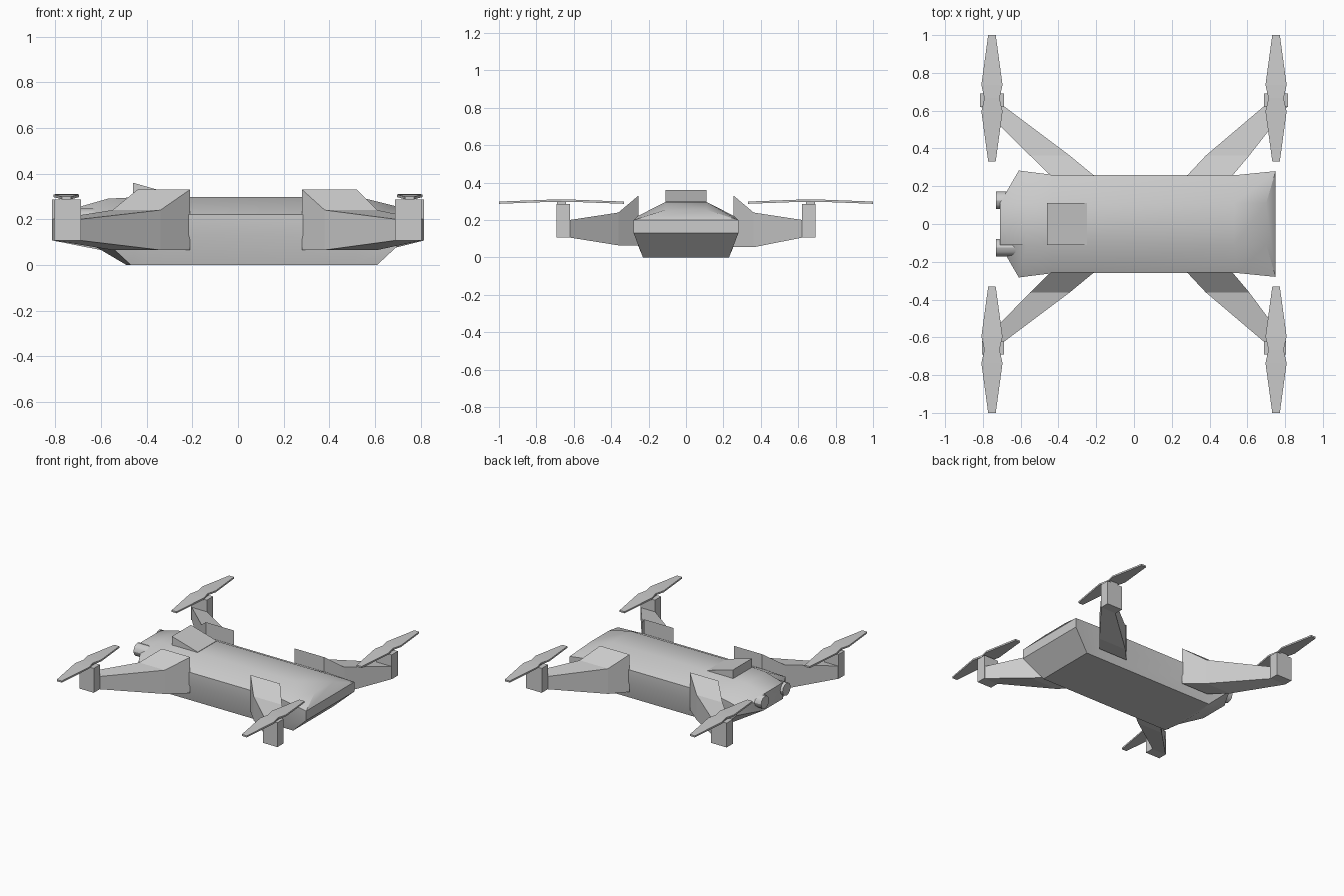
import bpy, bmesh, math

if "Cube" in bpy.data.objects:
    bpy.data.objects.remove(bpy.data.objects["Cube"])


def make(name, verts, faces, smooth=False):
    bm = bmesh.new()
    vs = [bm.verts.new(v) for v in verts]
    for f in faces:
        bm.faces.new([vs[i] for i in f])
    bmesh.ops.recalc_face_normals(bm, faces=bm.faces)
    mesh = bpy.data.meshes.new(name)
    bm.to_mesh(mesh)
    bm.free()
    ob = bpy.data.objects.new(name, mesh)
    bpy.context.collection.objects.link(ob)
    if smooth:
        bpy.context.view_layer.objects.active = ob
        ob.select_set(True)
        bpy.ops.object.shade_smooth_by_angle(angle=math.radians(35))
        ob.select_set(False)
    return ob


def loft(name, rings, cap_strips=False, smooth=False):
    """Bridge equal-sized rings of points and close both ends."""
    n = len(rings[0])
    verts = [p for r in rings for p in r]
    faces = [(k * n + i, k * n + (i + 1) % n, (k + 1) * n + (i + 1) % n, (k + 1) * n + i)
             for k in range(len(rings) - 1) for i in range(n)]
    for base in (0, (len(rings) - 1) * n):
        if cap_strips:  # mirrored ring: join matching left and right points
            faces += [(base + i, base + i + 1, base + n - 2 - i, base + n - 1 - i)
                      for i in range(n // 2 - 1)]
        else:
            faces.append(tuple(base + i for i in range(n)))
    return make(name, verts, faces, smooth)


def box(name, x0, x1, y0, y1, z0, z1):
    return loft(name, [[(x0, y, z0), (x1, y, z0), (x1, y, z1), (x0, y, z1)] for y in (y0, y1)])


# Body: stations along x, each with (x, half width, z) from top to bottom
stations = [
    [(-.71, .11, .25), (-.71, .11, .20), (-.71, .11, .13), (-.49, .11, 0)],
    [(-.57, .11, .29), (-.61, .283, .20), (-.61, .283, .13), (-.47, .23, 0)],
    [(-.43, .11, .297), (-.43, .26, .22), (-.43, .26, .13), (-.40, .23, 0)],
    [(.53, .11, .297), (.55, .26, .22), (.55, .26, .13), (.50, .23, 0)],
    [(.70, .11, .255), (.75, .28, .20), (.75, .28, .13), (.61, .23, 0)],
]
loft("body", [[(x, w, z) for x, w, z in s] + [(x, -w, z) for x, w, z in reversed(s)]
              for s in stations], cap_strips=True, smooth=True)

# Wedge-shaped hump on top of the body
loft("top_hump", [[(-.46, y, .28), (-.46, y, .36), (-.25, y, .30), (-.25, y, .28)]
                  for y in (-.11, .11)])

# Two short nose sensors
for side, sy in (("front", -1), ("back", 1)):
    bpy.ops.mesh.primitive_cylinder_add(vertices=12, radius=.046, depth=.14,
                                        location=(-.66, sy * .125, .20),
                                        rotation=(0, math.pi / 2, 0))
    bpy.context.object.name = side + "_nose_sensor"
    bpy.ops.object.shade_smooth_by_angle()

# Arms, motor pods and rotors at the four corners
roots = {"left": (-1, .21, .44, .34, .55), "right": (1, .28, .52, .38, .61)}
for end, sy in (("front", -1), ("back", 1)):
    for side, (sx, a0, a1, b0, b1) in roots.items():
        name = end + "_" + side
        low = .065 if end == "front" else .055
        outer = .805 if end == "front" else .815
        # (y, inner x, outer x, bottom z, top z)
        sections = [(.255, a0, a1, low, .33), (.362, b0, b1, low, .24),
                    (.625, .69, outer, .107, .20)]
        loft(name + "_arm", [[(sx * i, sy * y, lo), (sx * o, sy * y, lo),
                              (sx * o, sy * y, hi), (sx * i, sy * y, hi)]
                             for y, i, o, lo, hi in sections])
        box(name + "_motor_pod", sx * .687, sx * outer, sy * .62, sy * .692, .107, .286)
        # Two-bladed rotor: (offset along y, half width, middle z)
        blade = [(-.334, .02, .293), (-.07, .056, .303), (0, .04, .304),
                 (.07, .056, .303), (.334, .02, .293)]
        cx, cy = sx * .752, sy * .666
        loft(name + "_rotor", [[(cx - w, cy + d, z - .006), (cx + w, cy + d, z - .006),
                                (cx + w, cy + d, z + .006), (cx - w, cy + d, z + .006)]
                               for d, w, z in blade])
        # Rotor shaft
        box(name + "_rotor_hub", cx - .03, cx + .03, cy - .025, cy + .025, .28, .305)
